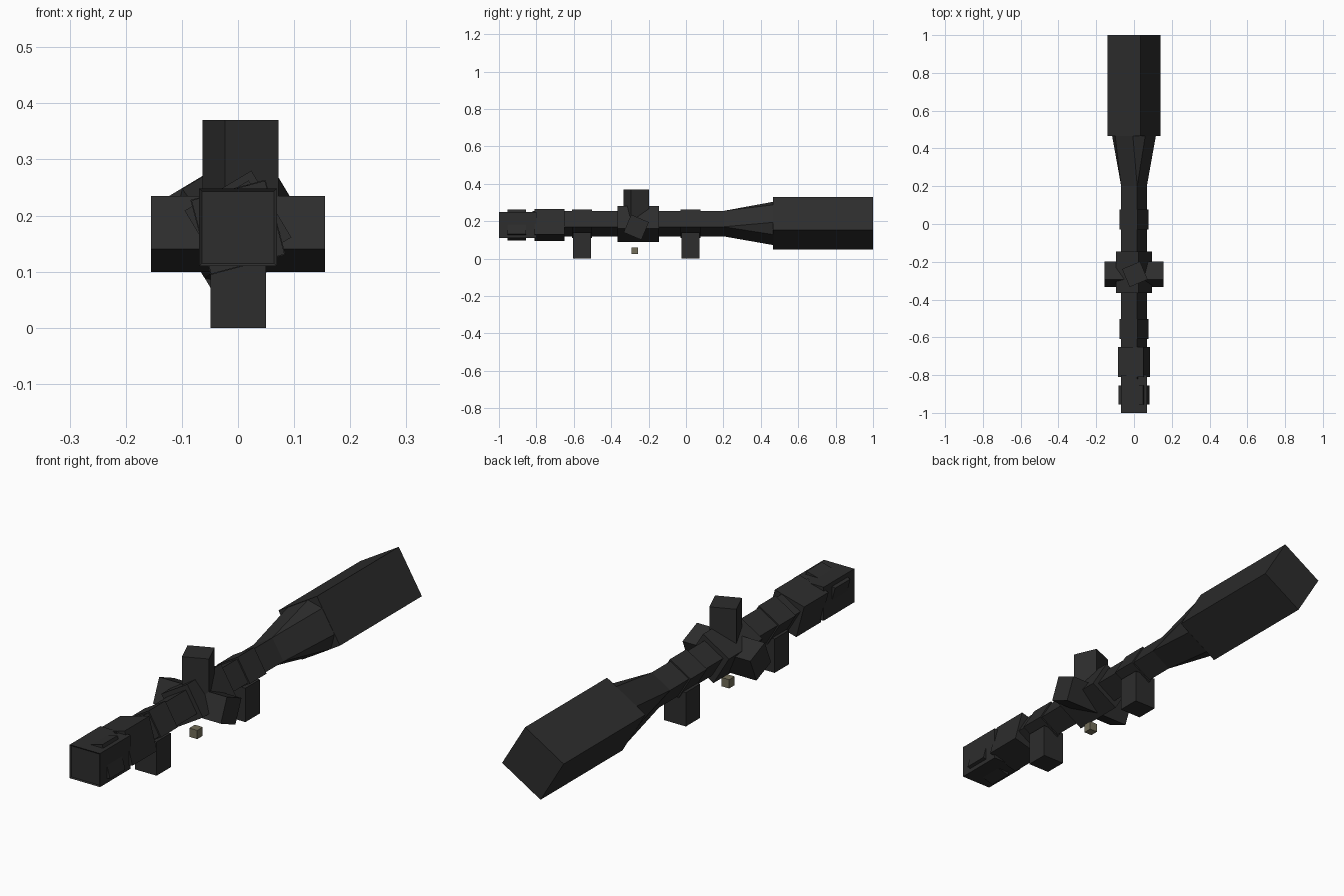
import bpy, bmesh, math
from mathutils import Vector

if "Cube" in bpy.data.objects:
    bpy.data.objects.remove(bpy.data.objects["Cube"])


def material(name, rgb):
    m = bpy.data.materials.new(name)
    m.diffuse_color = (*rgb, 1)
    m.use_nodes = True
    m.node_tree.nodes["Principled BSDF"].inputs["Base Color"].default_value = m.diffuse_color
    return m


BLACK = material("matte_black", (0.026, 0.026, 0.026))
KHAKI = material("khaki", (0.17, 0.155, 0.10))


def finish(bm, name, mat):
    bmesh.ops.recalc_face_normals(bm, faces=bm.faces)
    me = bpy.data.meshes.new(name)
    bm.to_mesh(me)
    bm.free()
    me.materials.append(mat)
    ob = bpy.data.objects.new(name, me)
    bpy.context.collection.objects.link(ob)
    return ob


def bar(name, axis, lo, hi, r, deg, c, mat=BLACK):
    """Four-sided bar along an axis; deg is the angle of its first corner."""
    bm = bmesh.new()
    rings = []
    for t in (lo, hi):
        ring = []
        for k in range(4):
            a = math.radians(deg + 90 * k)
            u, v = c[0] + r * math.cos(a), c[1] + r * math.sin(a)
            ring.append(bm.verts.new({'x': (t, u, v), 'y': (u, t, v), 'z': (u, v, t)}[axis]))
        rings.append(ring)
    for k in range(4):
        j = (k + 1) % 4
        bm.faces.new((rings[0][k], rings[0][j], rings[1][j], rings[1][k]))
    for ring in rings:
        bm.faces.new(ring)
    return finish(bm, name, mat)


def box(name, lo, hi, mat=BLACK):
    bm = bmesh.new()
    bmesh.ops.create_cube(bm, size=1)
    for v in bm.verts:
        v.co = Vector([hi[i] if v.co[i] > 0 else lo[i] for i in range(3)])
    return finish(bm, name, mat)


# Main tube, objective bell and centre saddle share one twist
C = (0, 0.187)
bar("main_tube", 'y', -0.82, 0.21, 0.07, 76, C)
bar("objective_bell", 'y', 0.465, 1.0, 0.145, 76, (0, 0.189))
bar("centre_saddle", 'y', -0.365, -0.145, 0.098, 76, (0, 0.185))

# Flared neck: four corners widen to four cut corners
bm = bmesh.new()
small, big = [], []
for k in range(4):
    a = math.radians(76 + 90 * k)
    small.append(bm.verts.new((0.07 * math.cos(a), 0.2, 0.187 + 0.07 * math.sin(a))))
    for d in (-17, 17):
        b = a + math.radians(d)
        big.append(bm.verts.new((0.116 * math.cos(b), 0.467, 0.188 + 0.116 * math.sin(b))))
for k in range(4):
    j = (k + 1) % 4
    bm.faces.new((small[k], big[2 * k], big[2 * k + 1]))
    bm.faces.new((small[k], big[2 * k + 1], big[2 * j], small[j]))
bm.faces.new(small)
bm.faces.new(big)
finish(bm, "flared_neck", BLACK)

# Eyepiece core with an inset lens face, and two grip rings
E = (0, 0.179)
core = bar("eyepiece_core", 'y', -1.0, -0.80, 0.098, 45, E)
bm = bmesh.new()
bm.from_mesh(core.data)
bm.faces.ensure_lookup_table()
front = min(bm.faces, key=lambda f: f.calc_center_median().y)
bmesh.ops.inset_region(bm, faces=[front], thickness=0.007, depth=-0.004)
bm.to_mesh(core.data)
bm.free()
bar("eyepiece_rear_ring", 'y', -0.955, -0.855, 0.096, 60, E)
bar("eyepiece_grip", 'y', -0.81, -0.65, 0.098, 60, E)

# Adjustment turrets
bar("top_turret", 'z', 0.18, 0.37, 0.073, 68, (0.0045, -0.266))
bar("side_turrets", 'x', -0.155, 0.155, 0.073, 22, (-0.266, 0.1675))

# Mount rings and feet
for tag, y in (("rear", -0.556), ("front", 0.024)):
    bar(tag + "_mount_ring", 'y', y - 0.054, y + 0.054, 0.078, 76, (0, 0.187))
    box(tag + "_mount_foot", (-0.049, y - 0.047, 0), (0.05, y + 0.047, 0.14))

# Small loose stud below the saddle
box("lower_stud", (-0.018, -0.292, 0.024), (0.018, -0.256, 0.06), KHAKI)
